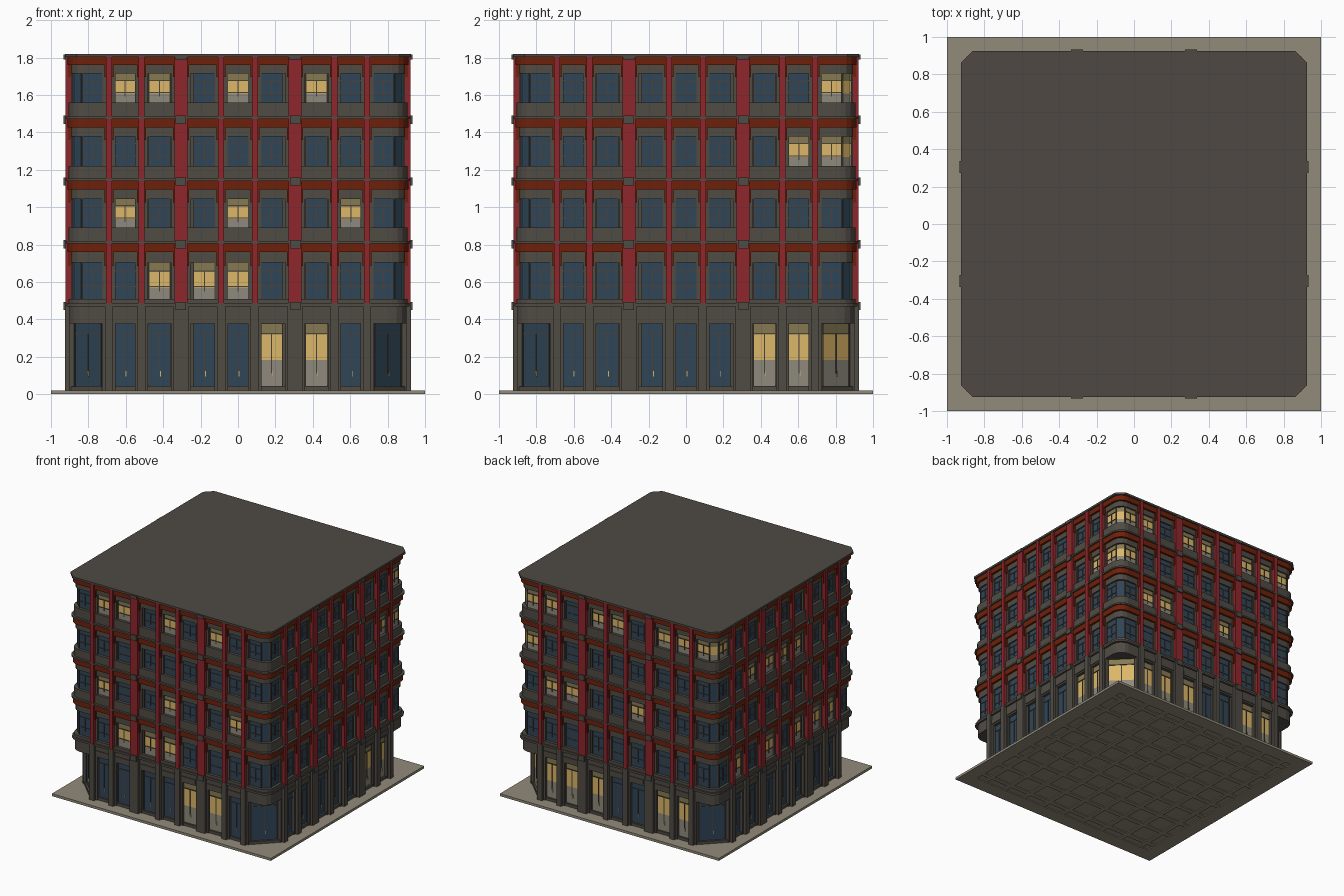
import bpy, bmesh, math
from mathutils import Matrix, Vector

if "Cube" in bpy.data.objects:
    bpy.data.objects.remove(bpy.data.objects["Cube"])


def srgb(r, g, b):
    f = lambda c: c / 12.92 if c <= 0.04045 else ((c + 0.055) / 1.055) ** 2.4
    return (f(r / 255), f(g / 255), f(b / 255), 1)


COLOURS = {
    "roof_grey": srgb(78, 73, 67), "stone_grey": srgb(80, 75, 68),
    "pilaster_red": srgb(142, 38, 43), "brick_orange": srgb(112, 32, 10),
    "glass_blue": srgb(48, 69, 87), "lamp_yellow": srgb(220, 183, 104),
    "blind_tan": srgb(134, 122, 82), "sill_beige": srgb(142, 138, 124),
    "pavement_tan": srgb(146, 139, 122), "mullion_brown": srgb(74, 66, 57),
}
MATS = {}
for n, c in COLOURS.items():
    MATS[n] = bpy.data.materials.new(n)
    MATS[n].diffuse_color = c

parts = {}


def part(name, mat):
    """One bmesh per named part."""
    if name not in parts:
        parts[name] = (bmesh.new(), mat)
    return parts[name][0]


def box(name, mat, ang, x0, x1, d0, d1, z0, z1):
    """Box on the facade turned by ang: x along the wall, d outward."""
    m = (Matrix.Rotation(math.radians(ang), 4, 'Z')
         @ Matrix.Translation(((x0 + x1) / 2, -(d0 + d1) / 2, (z0 + z1) / 2))
         @ Matrix.Diagonal((x1 - x0, d1 - d0, z1 - z0, 1)))
    bmesh.ops.create_cube(part(name, mat), size=1, matrix=m)


def slab(name, mat, h, c, n, z0, z1):
    """Square prism of half width h, corners cut back by c in n segments."""
    bm = part(name, mat)
    pts = []
    for k in range(4):
        rot = Matrix.Rotation(k * math.pi / 2, 3, 'Z')
        for i in range(n + 1):
            a = -math.pi / 2 + i / n * math.pi / 2
            pts.append(rot @ Vector((h - c + c * math.cos(a), -(h - c) + c * math.sin(a), z0)))
    face = bm.faces.new([bm.verts.new(p) for p in pts])
    top = bmesh.ops.extrude_face_region(bm, geom=[face])
    bmesh.ops.translate(bm, vec=(0, 0, z1 - z0),
                        verts=[v for v in top["geom"] if isinstance(v, bmesh.types.BMVert)])


def window(ang, x0, x1, z0, z1, d, lit, door=False):
    """Glazing plate with bars; lit ones show blind, lamp light and sill."""
    h = z1 - z0
    if lit:
        a, b = z0 + h * (0.42 if door else 0.31), z0 + h * (0.83 if door else 0.74)
        box("lit_sills", "sill_beige", ang, x0, x1, d, d + 0.004, z0, a)
        box("lit_panes", "lamp_yellow", ang, x0, x1, d, d + 0.004, a, b)
        box("lit_blinds", "blind_tan", ang, x0, x1, d, d + 0.004, b, z1)
    else:
        box("glass_panes", "glass_blue", ang, x0, x1, d, d + 0.004, z0, z1)
    bar = lambda *p: box("window_bars", "mullion_brown", ang, p[0], p[1], d, d + 0.009, p[2], p[3])
    w = x1 - x0
    if w < 0.08:
        return
    xm = (x0 + x1) / 2
    zt = z0 + h * (0.85 if door else 0.76)
    bar(xm - 0.003, xm + 0.003, z0 + h * 0.2, zt)
    bar(x0, x1, zt - 0.003, zt + 0.003)
    for s in (0.0, 1.0):
        e = x0 + s * (w - 0.004)
        bar(e, e + 0.004, z0, z1)
    if door:
        box("door_handles", "lamp_yellow" if not lit else "mullion_brown", ang,
            xm + 0.004, xm + 0.008, d, d + 0.012, z0 + 0.05, z0 + 0.08)
    else:
        bar(x0, x1, z0 + h * 0.34 - 0.0025, z0 + h * 0.34 + 0.0025)


WIN_X = (-0.605, -0.42, -0.18, 0, 0.18, 0.42, 0.605)
PIERS = [(s * x, w) for s in (-1, 1)
         for x, w in ((0.69, 0.032), (0.516, 0.032), (0.305, 0.068), (0.09, 0.032))]
# lit windows by (side, storey); storey 0 is the ground floor
LIT = {(0, 4): (0, 1, 3, 5), (0, 2): (0, 3, 6), (0, 1): (1, 2, 3), (0, 0): (4, 5),
       (1, 3): (6,), (1, 0): (5, 6),
       (2, 4): (0, 2, 3, 5, 6), (2, 2): (0, 1, 4), (2, 0): (0, 1, 2, 5, 6),
       (3, 3): (1, 2, 3, 4), (3, 1): (0, 2, 4, 5, 6)}
LIT_CORNER = {(1, 0), (1, 3), (1, 4), (2, 4)}
GLASS = 0.878
Q = math.sqrt(2)

# pavement plate with coffered underside
box("pavement", "pavement_tan", 0, -1, 1, -1, 1, 0.008, 0.02)
for k in range(4):
    box("plate_rim", "pavement_tan", k * 90, -1, 1, 0.88, 1, 0, 0.008)
for i in range(-4, 5):
    for a in (0, 90):
        box("underside_beams", "pavement_tan", a, i * 0.2 - 0.02, i * 0.2 + 0.02, -0.88, 0.88, 0.001, 0.008)

# ground storey: cut corners, plinth, header, ledge
slab("ground_core", "stone_grey", GLASS, 0.16, 1, 0.02, 0.45)
slab("plinth", "stone_grey", 0.893, 0.165, 1, 0.02, 0.042)
slab("ground_header", "stone_grey", 0.902, 0.09, 4, 0.378, 0.475)
slab("ledges", "stone_grey", 0.917, 0.09, 4, 0.47, 0.487)

for k in range(4):
    a = k * 90
    for i, x in enumerate(WIN_X):
        window(a, x - 0.06, x + 0.06, 0.045, 0.375, GLASS, i in LIT.get((k, 0), ()), True)
        box("header_panels", "stone_grey", a, x - 0.065, x + 0.065, 0.89, 0.908, 0.392, 0.43)
    for x, w in PIERS:
        box("ground_jambs", "stone_grey", a, x - w / 2 - 0.02, x + w / 2 + 0.02, 0.87, 0.902, 0.02, 0.47)
        box("ground_piers", "stone_grey", a, x - w / 2 - 0.006, x + w / 2 + 0.006, 0.87, 0.924, 0.02, 0.487)
    # corner entrance on the cut corner
    d = (2 * GLASS - 0.16) / Q
    window(a + 45, -0.102, 0.102, 0.045, 0.375, d, (k, 0) in LIT_CORNER, True)

# four upper storeys: base height, window bottom and top, storey top
STOREYS = [(0.48, 0.51, 0.705, 0.81), (0.81, 0.89, 1.045, 1.145),
           (1.145, 1.22, 1.378, 1.475), (1.475, 1.56, 1.715, 1.81)]
for f, (zb, w0, w1, zt) in enumerate(STOREYS, 1):
    slab("upper_core", "stone_grey", GLASS, 0.045, 1, zb, zt)
    slab("spandrels", "stone_grey", 0.905, 0.085, 4, zb, w0)
    slab("lintels", "stone_grey", 0.894, 0.07, 3, w1, zt - 0.03)
    slab("brick_bands", "brick_orange", 0.911, 0.085, 4, zt - 0.05, zt - 0.004)
    if f > 1:
        slab("ledges", "stone_grey", 0.9235, 0.1, 4, zb - 0.004, zb + 0.009)
    for k in range(4):
        a = k * 90
        for i, x in enumerate(WIN_X):
            window(a, x - 0.058, x + 0.058, w0, w1, GLASS, i in LIT.get((k, f), ()))
        # wrap-around corner windows
        for s, corner in ((1, k), (-1, (k - 1) % 4)):
            x0, x1 = sorted((s * 0.722, s * 0.833))
            window(a, x0, x1, w0, w1, GLASS, (corner, f) in LIT_CORNER)
        window(a + 45, -0.027, 0.027, w0, w1, (2 * GLASS - 0.045) / Q, (k, f) in LIT_CORNER)
        # jambs, brick returns and red pilasters between windows
        for x, w in PIERS:
            box("jambs", "stone_grey", a, x - w / 2 - 0.018, x + w / 2 + 0.018, 0.87, 0.894, zb, zt)
            box("brick_returns", "brick_orange", a, x - w / 2 - 0.008, x + w / 2 + 0.008,
                0.87, 0.91, w1 - 0.02, zt - 0.004)
            box("red_pilasters", "pilaster_red", a, x - w / 2, x + w / 2, 0.87, 0.9225, zb + 0.008, zt - 0.002)
            if w > 0.05:
                box("pilaster_caps", "stone_grey", a, x - w / 2 + 0.006, x + w / 2 - 0.006,
                    0.87, 0.933, zb - 0.03, zb + 0.014)

# roof with small cut corners
slab("roof", "roof_grey", 0.925, 0.062, 1, 1.803, 1.82)
for k in range(4):
    for x in (-0.305, 0.305):
        box("roof_caps", "roof_grey", k * 90, x - 0.033, x + 0.033, 0.9, 0.933, 1.79, 1.815)

for name, (bm, mat) in parts.items():
    bmesh.ops.recalc_face_normals(bm, faces=bm.faces)
    me = bpy.data.meshes.new(name)
    bm.to_mesh(me)
    bm.free()
    me.materials.append(MATS[mat])
    bpy.context.collection.objects.link(bpy.data.objects.new(name, me))

for m in bpy.data.materials:
    if m.users and not m.is_grease_pencil:
        m.use_nodes = True
        m.node_tree.nodes["Principled BSDF"].inputs["Base Color"].default_value = m.diffuse_color
